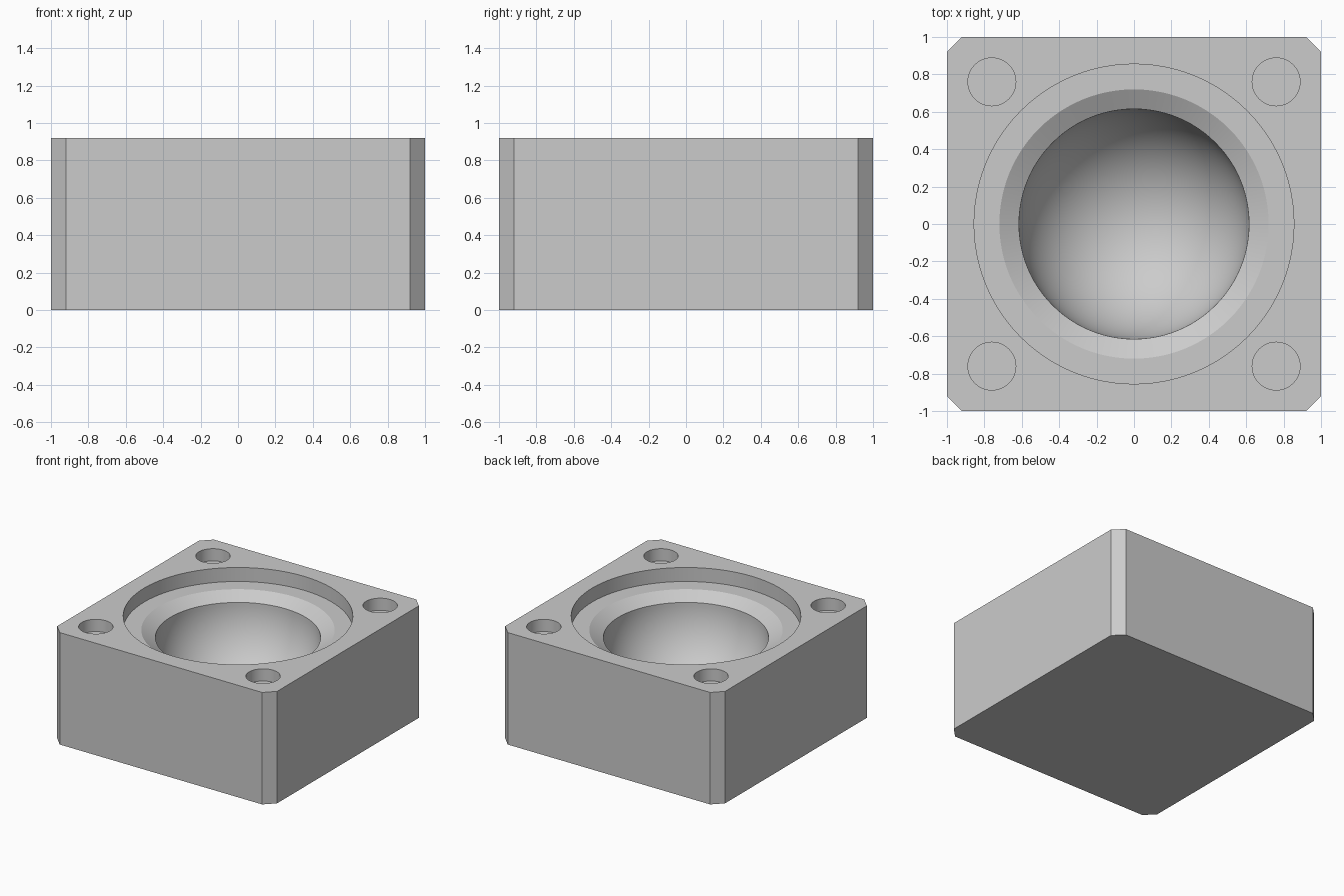
import bpy, bmesh
from math import sin, cos, pi, radians
from mathutils import Matrix, Vector

default = bpy.data.objects.get("Cube")
if default:
    bpy.data.objects.remove(default, do_unlink=True)

HEIGHT = 0.92
CORNER = 0.08
SEGMENTS = 96

# Single plain grey finish
grey = bpy.data.materials.new("light grey")
grey.use_nodes = True
colour = (0.6, 0.6, 0.6, 1)
grey.diffuse_color = colour
grey.node_tree.nodes["Principled BSDF"].inputs["Base Color"].default_value = colour


def make_object(name, bm):
    bmesh.ops.recalc_face_normals(bm, faces=bm.faces)
    mesh = bpy.data.meshes.new(name)
    bm.to_mesh(mesh)
    bm.free()
    mesh.materials.append(grey)
    obj = bpy.data.objects.new(name, mesh)
    bpy.context.collection.objects.link(obj)
    return obj


def lathe(name, profile):
    """Turn an (r, z) profile around the z axis."""
    bm = bmesh.new()
    verts = [bm.verts.new((r, 0, z)) for r, z in profile]
    edges = [bm.edges.new(pair) for pair in zip(verts, verts[1:])]
    bmesh.ops.spin(bm, geom=verts + edges, cent=(0, 0, 0), axis=(0, 0, 1),
                   angle=2 * pi, steps=SEGMENTS)
    bmesh.ops.remove_doubles(bm, verts=bm.verts, dist=0.0001)
    return make_object(name, bm)


def cut(target, cutter):
    """Subtract the cutter, then discard it."""
    bpy.context.view_layer.objects.active = target
    mod = target.modifiers.new("cut", 'BOOLEAN')
    mod.operation = 'DIFFERENCE'
    mod.solver = 'EXACT'
    mod.object = cutter
    bpy.ops.object.modifier_apply(modifier=mod.name)
    bpy.data.objects.remove(cutter, do_unlink=True)


# Square block with chamfered upright corners
bm = bmesh.new()
bmesh.ops.create_cube(bm, size=1, matrix=Matrix.Translation((0, 0, HEIGHT / 2))
                      @ Matrix.Diagonal((2, 2, HEIGHT, 1)))
uprights = [e for e in bm.edges
            if abs(e.verts[0].co.z - e.verts[1].co.z) > HEIGHT / 2]
bmesh.ops.bevel(bm, geom=uprights, offset=CORNER, segments=1, affect='EDGES')
block = make_object("socket_block", bm)

# Counterbore, conical seat and hemispherical bowl
BOWL = 0.615
ledge = HEIGHT - 0.115
rim = ledge - 0.06
profile = [(0, HEIGHT + 0.1), (0.855, HEIGHT + 0.1), (0.855, ledge), (0.72, ledge)]
steps = 32
for i in range(steps):
    a = pi / 2 * i / steps
    profile.append((BOWL * cos(a), rim - BOWL * sin(a)))
profile.append((0, rim - BOWL))
cut(block, lathe("bowl_cutter", profile))

# Shallow blind holes in the four corners
for sx in (-1, 1):
    for sy in (-1, 1):
        bm = bmesh.new()
        bmesh.ops.create_cone(bm, cap_ends=True, segments=64, radius1=0.128,
                              radius2=0.128, depth=0.2,
                              matrix=Matrix.Translation((0.76 * sx, 0.76 * sy, HEIGHT)))
        cut(block, make_object("hole_cutter", bm))

# Smooth the turned surfaces, keep machined edges crisp
bpy.ops.object.select_all(action='DESELECT')
block.select_set(True)
bpy.context.view_layer.objects.active = block
bpy.ops.object.shade_smooth_by_angle(angle=radians(20))
